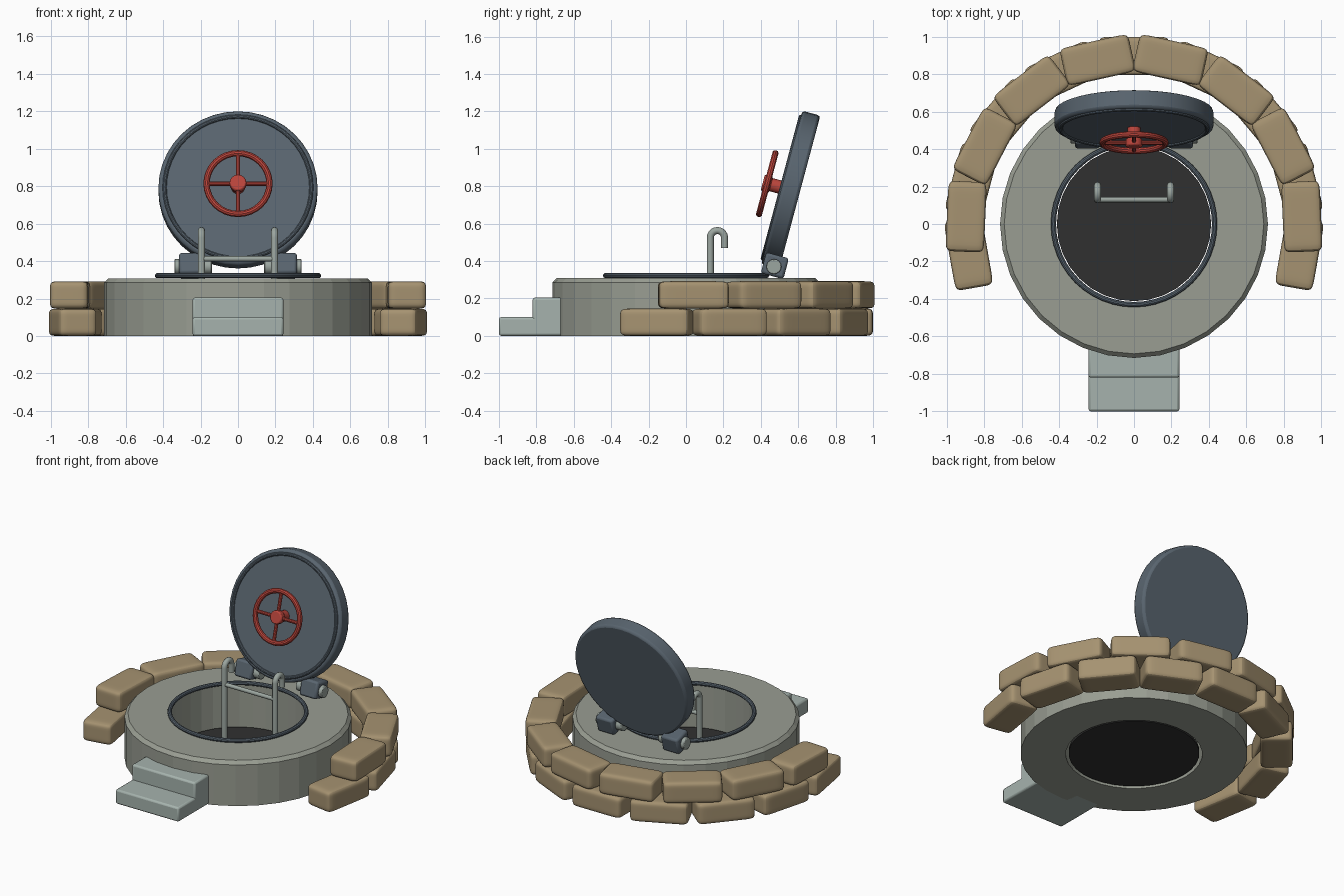
import bpy, bmesh, math
from mathutils import Matrix, Vector

if "Cube" in bpy.data.objects:
    bpy.data.objects.remove(bpy.data.objects["Cube"])

T, R = Matrix.Translation, Matrix.Rotation


def material(name, rgb):
    m = bpy.data.materials.new(name)
    m.diffuse_color = (*rgb, 1)
    m.use_nodes = True
    m.node_tree.nodes["Principled BSDF"].inputs["Base Color"].default_value = m.diffuse_color
    return m


CONCRETE = material("concrete", (0.32, 0.34, 0.29))
STEP = material("pale_concrete", (0.38, 0.45, 0.42))
STEEL = material("dark_steel", (0.10, 0.13, 0.16))
BARE = material("bare_metal", (0.33, 0.38, 0.35))
RED = material("red_paint", (0.50, 0.06, 0.045))
SAND = material("sandbag_cloth", (0.38, 0.29, 0.165))
DARK = material("shaft_dark", (0.03, 0.03, 0.03))


def finish(name, bm, mat, matrix=Matrix(), bevel=0, smooth=True, subsurf=0):
    bmesh.ops.recalc_face_normals(bm, faces=bm.faces)
    me = bpy.data.meshes.new(name)
    bm.to_mesh(me)
    bm.free()
    ob = bpy.data.objects.new(name, me)
    bpy.context.collection.objects.link(ob)
    me.materials.append(mat)
    ob.matrix_world = matrix
    if bevel:
        b = ob.modifiers.new("bevel", 'BEVEL')
        b.width, b.segments = bevel, 2
    if subsurf:
        ob.modifiers.new("round", 'SUBSURF').levels = subsurf
        ob.modifiers["round"].render_levels = subsurf
    if smooth:
        bpy.ops.object.select_all(action='DESELECT')
        ob.select_set(True)
        bpy.context.view_layer.objects.active = ob
        bpy.ops.object.shade_smooth_by_angle(angle=math.radians(35))
    return ob


def lathe(name, profile, sides, mat, matrix=Matrix(), smooth=True):
    """Revolve a closed (radius, z) profile about z."""
    bm = bmesh.new()
    rings = []
    for i in range(sides):
        a = 2 * math.pi * i / sides
        rings.append([bm.verts.new((r * math.cos(a), r * math.sin(a), z)) for r, z in profile])
    n = len(profile)
    for i in range(sides):
        p, q = rings[i], rings[(i + 1) % sides]
        for j in range(n):
            k = (j + 1) % n
            bm.faces.new((p[j], q[j], q[k], p[k]))
    return finish(name, bm, mat, matrix, smooth=smooth)


def ring(name, major, minor, mat, matrix, sides=48):
    prof = [(major + minor * math.cos(t * math.pi / 5), minor * math.sin(t * math.pi / 5))
            for t in range(10)]
    return lathe(name, prof, sides, mat, matrix)


def cylinder(name, radius, depth, mat, matrix, sides=16, bevel=0):
    bm = bmesh.new()
    bmesh.ops.create_cone(bm, cap_ends=True, segments=sides, radius1=radius,
                          radius2=radius, depth=depth)
    return finish(name, bm, mat, matrix, bevel)


def box(name, size, mat, matrix, bevel):
    bm = bmesh.new()
    bmesh.ops.create_cube(bm, size=1)
    bmesh.ops.scale(bm, vec=size, verts=bm.verts)
    return finish(name, bm, mat, matrix, bevel)


def tube(name, path, radius, mat, sides=12):
    """Sweep a circle along a path lying in a plane of constant x."""
    bm = bmesh.new()
    pts = [Vector(p) for p in path]
    loops = []
    for i, p in enumerate(pts):
        d = (pts[min(i + 1, len(pts) - 1)] - pts[max(i - 1, 0)]).normalized()
        side = Vector((1, 0, 0))
        up = d.cross(side)
        loops.append([bm.verts.new(p + radius * (math.cos(a) * side + math.sin(a) * up))
                      for a in (2 * math.pi * s / sides for s in range(sides))])
    for p, q in zip(loops, loops[1:]):
        for j in range(sides):
            k = (j + 1) % sides
            bm.faces.new((p[j], p[k], q[k], q[j]))
    bm.faces.new(loops[0])
    bm.faces.new(loops[-1])
    return finish(name, bm, mat)


# Concrete collar, shaft floor and steel rim
lathe("collar", [(0.43, 0), (0.715, 0), (0.715, 0.285), (0.693, 0.308), (0.43, 0.308)],
      32, CONCRETE, smooth=False)
cylinder("shaft_floor", 0.412, 0.02, DARK, T((0, 0, 0.015)), 32)
ring("rim_seal", 0.43, 0.014, STEEL, T((0, 0, 0.322)))

# Entry steps
box("lower_step", (0.485, 0.38, 0.10), STEP, T((0, -0.81, 0.05)), 0.012)
box("upper_step", (0.485, 0.20, 0.205), STEP, T((0, -0.72, 0.1025)), 0.012)

# Open lid: local z is the inner face normal
LID = T((0, 0.56, 0.78)) @ R(math.radians(75), 4, 'X')
cylinder("lid", 0.425, 0.10, STEEL, LID, 40, 0.016)
ring("lid_gasket", 0.392, 0.011, STEEL, LID @ T((0, 0, 0.05)))

# Hand wheel on the lid
ring("wheel_rim", 0.168, 0.017, RED, LID @ T((0, 0, 0.13)), 32)
cylinder("wheel_shaft", 0.036, 0.08, RED, LID @ T((0, 0, 0.085)))
cylinder("wheel_hub", 0.045, 0.045, RED, LID @ T((0, 0, 0.132)), 16, 0.008)
for i in range(2):
    turn = R(i * math.pi / 2, 4, 'Z') @ R(math.pi / 2, 4, 'X')
    cylinder("wheel_spoke", 0.012, 0.33, RED, LID @ T((0, 0, 0.13)) @ turn, 10)

# Hinges
for s in (-1, 1):
    at = T((s * 0.25, 0.475, 0.375))
    box("hinge_block", (0.13, 0.125, 0.115), STEEL, at @ R(math.radians(-15), 4, 'X'), 0.014)
    cylinder("hinge_pin", 0.04, 0.20, BARE,
             T((s * 0.24, 0.47, 0.37)) @ R(math.pi / 2, 4, 'Y'), 16, 0.005)

# Ladder with hooked rails
for s in (-1, 1):
    x = s * 0.195
    arc = [(x, 0.168 - 0.038 * math.cos(t * math.pi / 10),
            0.525 + 0.038 * math.sin(t * math.pi / 10)) for t in range(11)]
    tube("ladder_rail", [(x, 0.13, 0.02)] + arc + [(x, 0.206, 0.47)], 0.019, BARE)
cylinder("ladder_rung", 0.014, 0.39, BARE, T((0, 0.13, 0.412)) @ R(math.pi / 2, 4, 'Y'), 12)


# Sandbag wall: two staggered courses
def sandbag(angle, z):
    bm = bmesh.new()
    bmesh.ops.create_cube(bm, size=1)
    bmesh.ops.subdivide_edges(bm, edges=bm.edges, cuts=2, use_grid_fill=True)
    for v in bm.verts:
        for i, (size, inner) in enumerate(((0.375, 0.32), (0.205, 0.26), (0.146, 0.23))):
            c = v.co[i]
            v.co[i] = size * (c if abs(c) > 0.4 else math.copysign(inner, c))
    a = math.radians(angle)
    m = T((0.897 * math.sin(a), 0.897 * math.cos(a), z)) @ R(-a, 4, 'Z')
    finish("sandbag", bm, SAND, m, subsurf=2)


for i in range(-4, 5):
    sandbag(i * 25, 0.073)
for i in range(-4, 4):
    sandbag(i * 25 + 12.5, 0.219)
